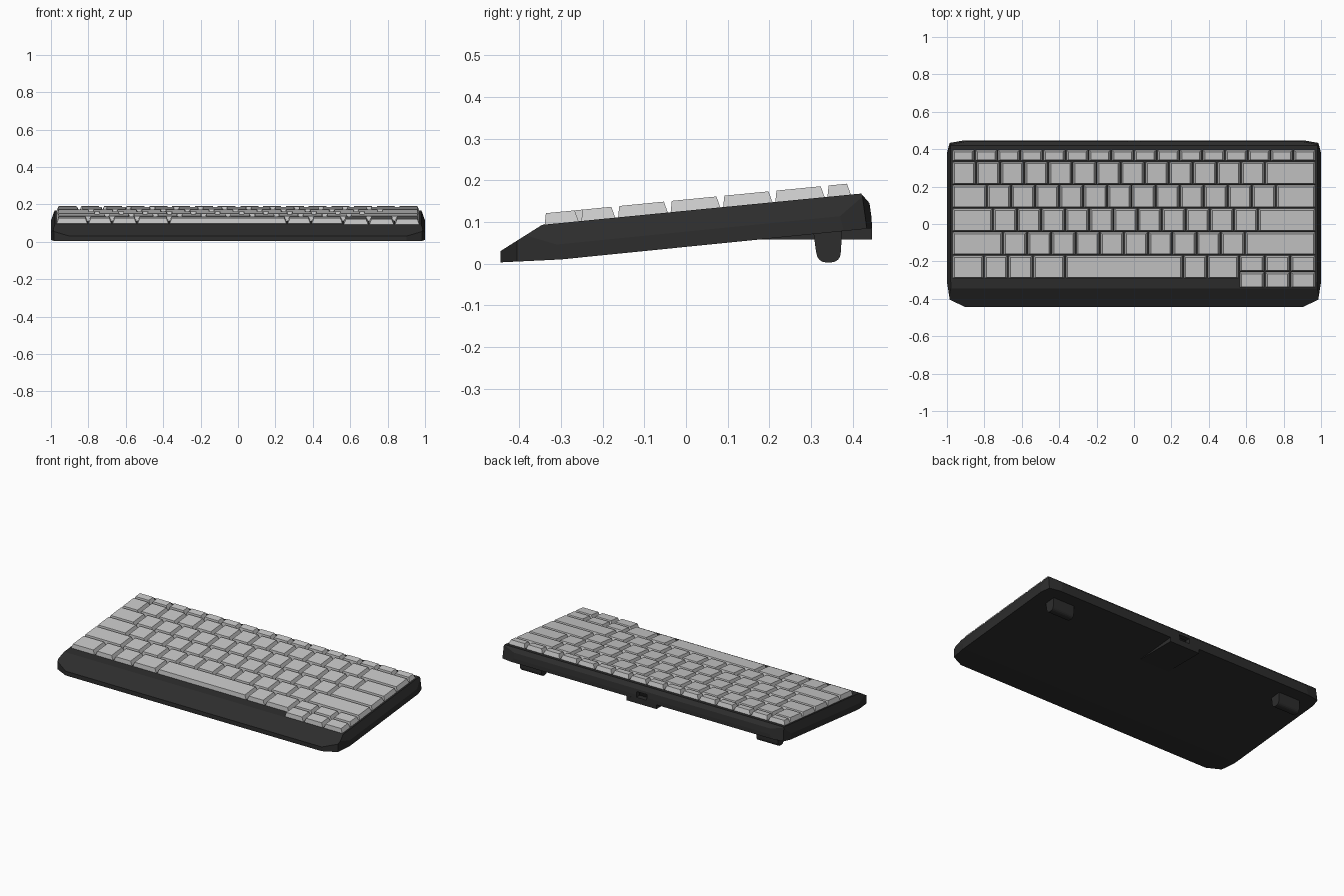
import bpy, bmesh, math
from mathutils import Vector

if "Cube" in bpy.data.objects:
    bpy.data.objects.remove(bpy.data.objects["Cube"])

SLOPE = 0.098
KEY_H = 0.027
EDGE = 0.973


def top_z(y):
    return 0.093 + SLOPE * (y + 0.345)


def material(name, v):
    m = bpy.data.materials.new(name)
    m.diffuse_color = (v, v, v, 1)
    m.use_nodes = True
    m.node_tree.nodes["Principled BSDF"].inputs["Base Color"].default_value = m.diffuse_color
    return m


case_mat = material("charcoal_plastic", 0.026)
key_mat = material("light_grey_keycap", 0.58)
port_mat = material("port_black", 0.008)


def make(name, bm, mat):
    bmesh.ops.recalc_face_normals(bm, faces=bm.faces[:])
    me = bpy.data.meshes.new(name)
    bm.to_mesh(me)
    bm.free()
    me.materials.append(mat)
    ob = bpy.data.objects.new(name, me)
    bpy.context.collection.objects.link(ob)
    return ob


def extrude_profile(pts, x0, x1):
    """Side profile of (y, z) points swept along x."""
    bm = bmesh.new()
    f = bm.faces.new([bm.verts.new((x0, y, z)) for y, z in pts])
    r = bmesh.ops.extrude_face_region(bm, geom=[f])
    vs = [g for g in r["geom"] if isinstance(g, bmesh.types.BMVert)]
    bmesh.ops.translate(bm, verts=vs, vec=(x1 - x0, 0, 0))
    return bm


def cut(bm, co, no):
    """Slice a convex solid and cap the opening."""
    geom = bm.verts[:] + bm.edges[:] + bm.faces[:]
    bmesh.ops.bisect_plane(bm, geom=geom, plane_co=co, plane_no=no, clear_outer=True)
    bmesh.ops.holes_fill(bm, edges=[e for e in bm.edges if e.is_boundary])


# case: wedge profile with faceted corners and leaning sides
body = extrude_profile([(-0.445, 0.003), (-0.3, 0.01), (0.446, 0.085), (0.445, 0.11),
                        (0.44, 0.145), (0.42, top_z(0.42)), (-0.345, top_z(-0.345)),
                        (-0.445, 0.03)], -1, 1)
for s in (-1, 1):
    cut(body, (s * 0.98, 0, top_z(0)), Vector((s * 0.05, -0.002, 0.02)))
    cut(body, (s * 0.9, -0.445, 0.02), Vector((s * 0.04, -0.085, 0)))
    cut(body, (s * 0.985, -0.405, 0.02), Vector((s * 0.095, -0.015, 0)))
    cut(body, (s * 0.9, 0.445, 0.11), Vector((s * 0.015, 0.085, 0.012)))
    cut(body, (s * 0.985, 0.43, 0.11), Vector((s * 0.06, 0.015, 0.004)))
case = make("case", body, case_mat)

# cable port recess in the back
cutter = make("port_cutter", extrude_profile(
    [(0.41, 0.095), (0.47, 0.095), (0.47, 0.13), (0.41, 0.13)], -0.036, 0.036), port_mat)
mod = case.modifiers.new("port", 'BOOLEAN')
mod.operation = 'DIFFERENCE'
mod.object = cutter
mod.solver = 'EXACT'
bpy.context.view_layer.objects.active = case
bpy.ops.object.modifier_apply(modifier="port")
bpy.data.objects.remove(cutter)
make("port_lining", extrude_profile(
    [(0.409, 0.096), (0.414, 0.096), (0.414, 0.129), (0.409, 0.129)], -0.035, 0.035), port_mat)

# cable housing under the back edge
make("cable_housing", extrude_profile(
    [(0.17, 0.058), (0.446, 0.058), (0.446, 0.088), (0.3, 0.08), (0.17, 0.065)],
    -0.105, 0.105), case_mat)

# rear feet with rounded ends
foot = [(0.304, 0.085), (0.312, 0.028)]
for cy, a0 in ((0.335, 180), (0.349, 270)):
    for i in range(5):
        a = math.radians(a0 + i * 22.5)
        foot.append((cy + 0.022 * math.cos(a), 0.025 + 0.022 * math.sin(a)))
foot.append((0.375, 0.085))
for side, s in (("left", -1), ("right", 1)):
    make(side + "_foot", extrude_profile(foot, s * 0.83 - 0.075, s * 0.83 + 0.075), case_mat)


def add_key(bm, x0, x1, y0, y1):
    g, sx = 0.003, 0.011
    base = [(x0 + g, y0 + g), (x1 - g, y0 + g), (x1 - g, y1 - g), (x0 + g, y1 - g)]
    cap = [(x0 + g + sx, y0 + 0.006), (x1 - g - sx, y0 + 0.006),
           (x1 - g - sx, y1 - 0.013), (x0 + g + sx, y1 - 0.013)]
    b = [bm.verts.new((x, y, top_z(y) - 0.002)) for x, y in base]
    t = [bm.verts.new((x, y, top_z(y) + KEY_H)) for x, y in cap]
    bm.faces.new(t)
    bm.faces.new(b[::-1])
    for i in range(4):
        j = (i + 1) % 4
        bm.faces.new((b[i], b[j], t[j], t[i]))


def key_row(name, y0, y1, widths, x=-EDGE, end=EDGE):
    """Row of keycaps; relative widths are scaled to span x..end."""
    bm = bmesh.new()
    k = (end - x) / sum(widths)
    for w in widths:
        add_key(bm, x, x + w * k, y0, y1)
        x += w * k
    make(name, bm, key_mat)


# keycap rows, back to front
key_row("function_keys", 0.336, 0.399, [1] * 16)
key_row("number_keys", 0.211, 0.336, [24.1] * 13 + [51])
key_row("upper_letter_keys", 0.086, 0.211, [35] + [24.1] * 12 + [40])
key_row("home_letter_keys", -0.04, 0.086, [41] + [24.1] * 11 + [58])
key_row("lower_letter_keys", -0.166, -0.04, [51] + [24.2] * 10 + [71])
key_row("space_row_keys", -0.292, -0.166, [32, 24, 25, 32, 118, 24, 32], end=0.562)
key_row("upper_arrow_keys", -0.254, -0.166, [1] * 3, x=0.562)
key_row("lower_arrow_keys", -0.342, -0.254, [1] * 3, x=0.562)
